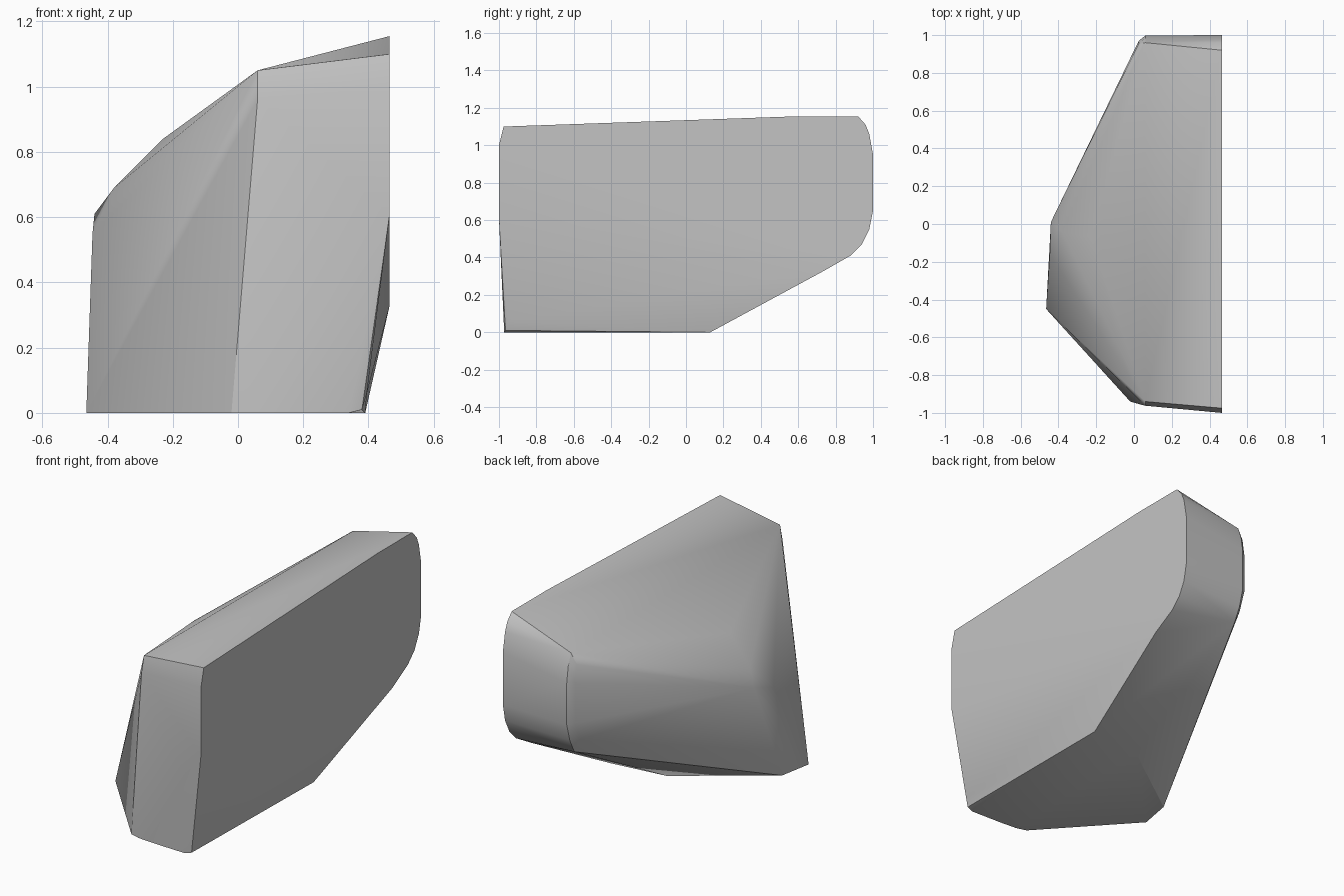
import bpy
import bmesh
import math

default_cube = bpy.data.objects.get("Cube")
if default_cube:
    bpy.data.objects.remove(default_cube, do_unlink=True)


def make_material(name, value):
    material = bpy.data.materials.new(name)
    material.use_nodes = True
    colour = (value, value, value, 1)
    material.diffuse_color = colour
    material.node_tree.nodes["Principled BSDF"].inputs["Base Color"].default_value = colour
    return material


def section(x, outline):
    """Place a (y, z) outline on the plane at x."""
    return [(x, y, z) for y, z in outline]


def floor(outline):
    """Place an (x, y) outline on the ground."""
    return [(x, y, 0) for x, y in outline]


# Flat cut side, with rounded rear and slightly tilted front
cut_side = section(0.465, [
    (-0.975, 1.1), (-1, 1), (-1, 0.61),
    (0.74, 0.33), (0.88, 0.41), (0.94, 0.47), (0.98, 0.55), (1, 0.65),
    (1, 0.95), (0.98, 1.06), (0.96, 1.11), (0.92, 1.155), (0.6, 1.155)])

# Inner end of the rear and front walls
shoulder = section(0.06, [
    (-0.94, 1.05), (-0.962, 0.96),
    (0.93, 0.46), (0.97, 0.54), (0.998, 0.64),
    (0.998, 0.88), (0.985, 0.97), (0.96, 1.04)])

# Softened corner between the rear wall and the sloping side
corner = section(0.025, [(0.97, 0.65), (0.97, 0.88), (0.955, 0.98), (0.93, 0.54)])

# Ground outline
base = floor([
    (0.39, 0.13), (0.06, 0.09), (-0.43, -0.26), (-0.465, -0.45),
    (-0.02, -0.94), (0.04, -0.957), (0.15, -0.965), (0.34, -0.972)])

# Chipped lower front corner, protruding peak and upper ridge
chip = [(0.38, -0.965, 0.01), (0.395, -0.95, 0.06)]
peak = [(-0.44, 0.01, 0.61), (-0.446, -0.16, 0.55)]
ridge = [(-0.38, -0.04, 0.69), (-0.23, -0.07, 0.84)]

# Wrap all sections in one convex shell
bm = bmesh.new()
for point in cut_side + shoulder + corner + base + chip + peak + ridge:
    bm.verts.new(point)
hull = bmesh.ops.convex_hull(bm, input=bm.verts)
unused = [v for v in bm.verts if not v.link_faces]
bmesh.ops.delete(bm, geom=unused, context='VERTS')
bmesh.ops.dissolve_limit(bm, angle_limit=math.radians(0.5),
                         verts=bm.verts, edges=bm.edges)
bmesh.ops.recalc_face_normals(bm, faces=bm.faces)

mesh = bpy.data.meshes.new("rock_half")
bm.to_mesh(mesh)
bm.free()
rock = bpy.data.objects.new("rock_half", mesh)
bpy.context.collection.objects.link(rock)
mesh.materials.append(make_material("plain grey", 0.55))

# Smooth shading with crisp ridges
bpy.ops.object.select_all(action='DESELECT')
rock.select_set(True)
bpy.context.view_layer.objects.active = rock
bpy.ops.object.shade_smooth_by_angle(angle=math.radians(30))
